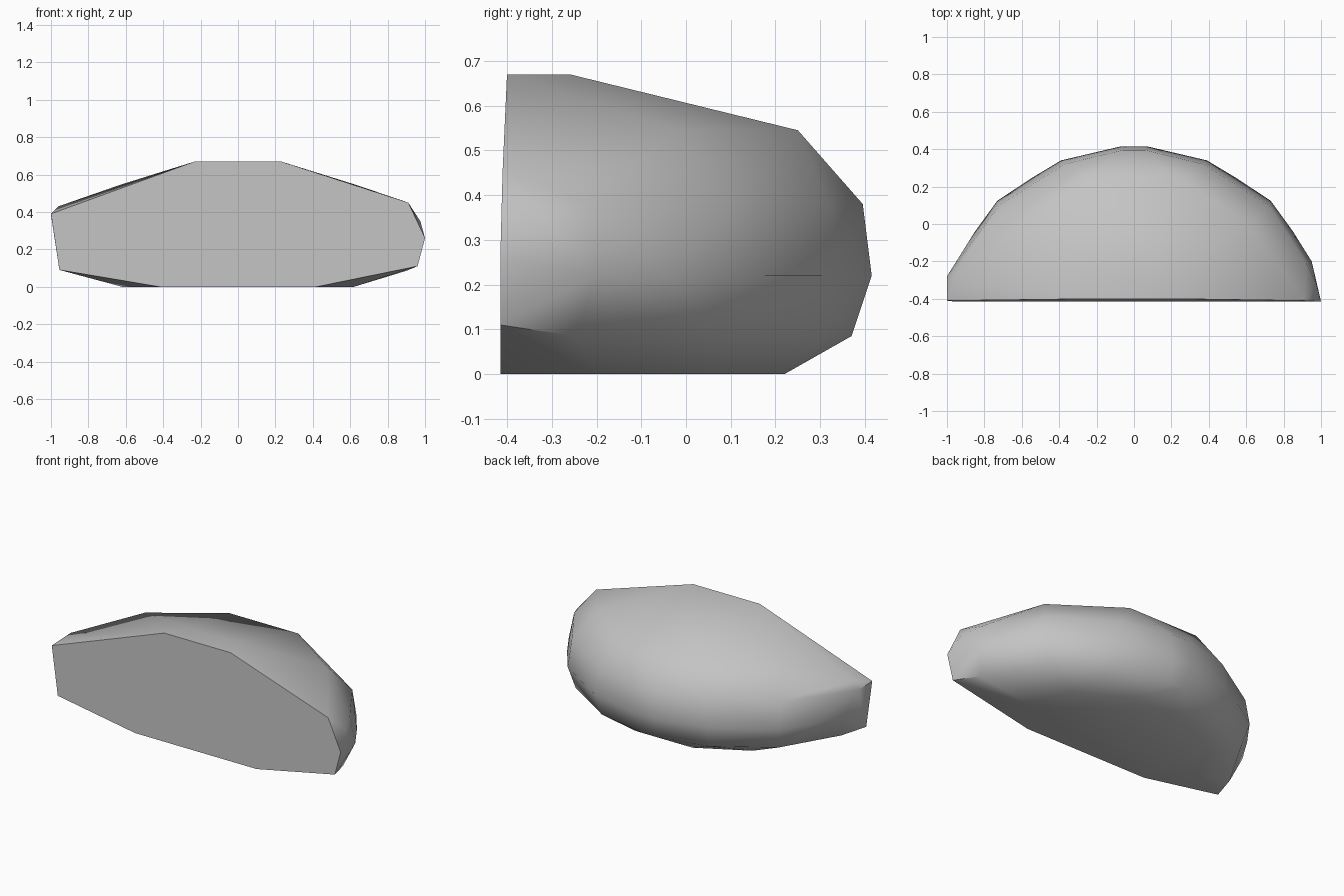
import bpy
import bmesh
import math

default_cube = bpy.data.objects.get("Cube")
if default_cube:
    bpy.data.objects.remove(default_cube, do_unlink=True)


def make_material(name, colour):
    material = bpy.data.materials.new(name)
    material.use_nodes = True
    material.diffuse_color = colour
    shader = material.node_tree.nodes["Principled BSDF"]
    shader.inputs["Base Color"].default_value = colour
    return material


def mirrored(half_ring, height):
    """Return a level ring of points from its left half."""
    return [(side * x, y, height) for x, y in half_ring for side in (1, -1)]


# Level half outlines, each running from the flat front round to the back
FRONT = -0.415
base_rim = [(0.42, FRONT), (0.62, -0.2), (0.5, 0.06), (0.2, 0.22)]
lower_rim = [(0.9, -0.25), (0.7, 0.09), (0.37, 0.3), (0.04, 0.37)]
waist = [(0.95, -0.2), (0.85, -0.04), (0.73, 0.125), (0.54, 0.25), (0.39, 0.34), (0.07, 0.415)]
upper_rim = [(0.92, -0.21), (0.72, 0.1), (0.37, 0.32), (0.06, 0.395)]
shoulder = [(0.63, -0.02), (0.24, 0.25)]
crest = [(0.23, -0.4), (0.15, -0.26)]

rock_points = []
for half_ring, height in (
    (base_rim, 0),
    (lower_rim, 0.085),
    (waist, 0.22),
    (upper_rim, 0.38),
    (shoulder, 0.545),
    (crest, 0.67),
):
    rock_points += mirrored(half_ring, height)

# Uneven corners at the two ends of the flat front
left_end = [(0.96, FRONT, 0.11), (1, FRONT, 0.26), (0.91, -0.41, 0.45), (0.975, -0.32, 0.35)]
right_end = [(-0.955, FRONT, 0.09), (-1, -0.41, 0.39), (-1, -0.28, 0.385), (-0.96, -0.28, 0.43)]
rock_points += left_end + right_end

# Wrap the rings in one closed stone surface
stone_mesh = bpy.data.meshes.new("half_boulder")
bm = bmesh.new()
for point in rock_points:
    bm.verts.new(point)
hull = bmesh.ops.convex_hull(bm, input=bm.verts[:])
unused = {item for item in hull["geom_interior"] + hull["geom_unused"]
          if isinstance(item, bmesh.types.BMVert)}
bmesh.ops.delete(bm, geom=list(unused), context="VERTS")
bmesh.ops.dissolve_limit(bm, angle_limit=math.radians(2), verts=bm.verts[:], edges=bm.edges[:])
bmesh.ops.recalc_face_normals(bm, faces=bm.faces[:])
bm.to_mesh(stone_mesh)
bm.free()

half_boulder = bpy.data.objects.new("half_boulder", stone_mesh)
bpy.context.collection.objects.link(half_boulder)
stone_mesh.materials.append(make_material("pale_grey_stone", (0.55, 0.55, 0.55, 1)))

# Soft facets with a crisp cut front and underside
bpy.ops.object.select_all(action="DESELECT")
half_boulder.select_set(True)
bpy.context.view_layer.objects.active = half_boulder
bpy.ops.object.shade_smooth_by_angle(angle=math.radians(40))
